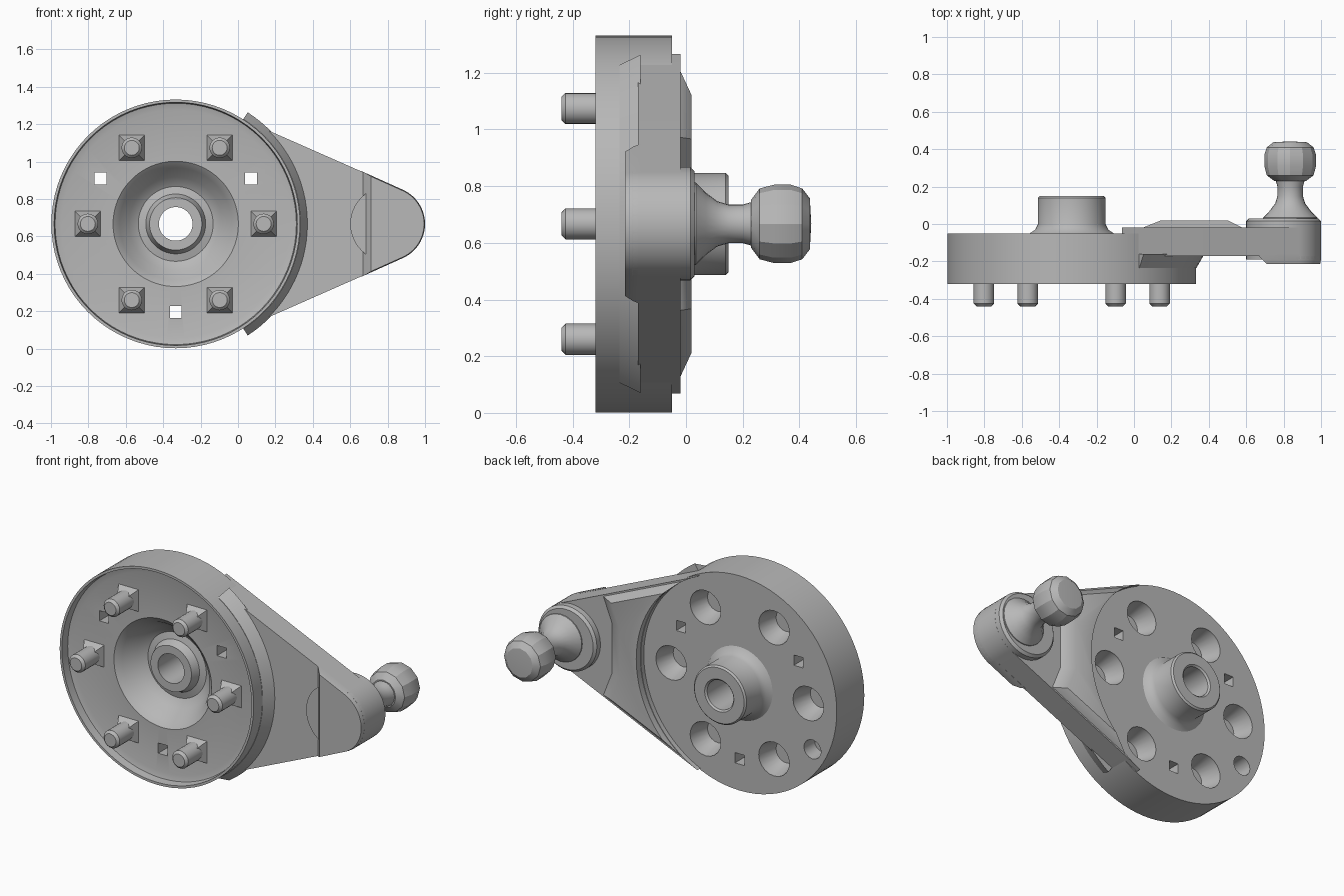
import bpy, bmesh
from math import sin, cos, acos, pi, radians
from mathutils import Vector

cube = bpy.data.objects.get("Cube")
if cube:
    bpy.data.objects.remove(cube)

grey = bpy.data.materials.new("plain grey")
grey.use_nodes = True
GREY = (0.48, 0.48, 0.48, 1)
grey.diffuse_color = GREY
grey.node_tree.nodes["Principled BSDF"].inputs["Base Color"].default_value = GREY

HUB_X, HUB_Z, HUB_R = -0.333, 0.667, 0.665
END_X, END_R = 0.8, 0.2
TANGENT = acos((HUB_R - END_R) / (END_X - HUB_X))


def finish(name, bm):
    bmesh.ops.remove_doubles(bm, verts=bm.verts, dist=0.0005)
    bmesh.ops.recalc_face_normals(bm, faces=bm.faces)
    mesh = bpy.data.meshes.new(name)
    bm.to_mesh(mesh)
    bm.free()
    mesh.materials.append(grey)
    obj = bpy.data.objects.new(name, mesh)
    bpy.context.collection.objects.link(obj)
    return obj


def smooth(obj, angle=32):
    bpy.ops.object.select_all(action='DESELECT')
    obj.select_set(True)
    bpy.context.view_layer.objects.active = obj
    bpy.ops.object.shade_smooth_by_angle(angle=radians(angle))


def lathe(name, x, z, profile, steps=32, closed=False, turn=0.0):
    """Turn a (radius, y) profile around an axis parallel to y."""
    bm = bmesh.new()
    vs = [bm.verts.new((x + r * cos(turn), y, z + r * sin(turn))) for r, y in profile]
    es = [bm.edges.new(p) for p in zip(vs, vs[1:])]
    if closed:
        es.append(bm.edges.new((vs[-1], vs[0])))
    bmesh.ops.spin(bm, geom=vs + es, cent=(x, 0, z), axis=(0, 1, 0),
                   angle=2 * pi, steps=steps)
    return finish(name, bm)


def loft(name, layers):
    """Join equal-length (x, z) outlines, each at its own y."""
    bm = bmesh.new()
    rings = [[bm.verts.new((x, y, z)) for x, z in pts] for y, pts in layers]
    for a, b in zip(rings, rings[1:]):
        n = len(a)
        for i in range(n):
            bm.faces.new((a[i], a[(i + 1) % n], b[(i + 1) % n], b[i]))
    bm.faces.new(rings[0])
    bm.faces.new(rings[-1])
    return finish(name, bm)


def arc(cx, r, a0, a1, n=32):
    return [(cx + r * cos(a0 + (a1 - a0) * i / n),
             HUB_Z + r * sin(a0 + (a1 - a0) * i / n)) for i in range(n + 1)]


def half_width(x, inset=0.0):
    return (HUB_R - inset - cos(TANGENT) * (x - HUB_X)) / sin(TANGENT)


def cut(obj, cutters):
    for c in cutters:
        mod = obj.modifiers.new("cut", 'BOOLEAN')
        mod.operation, mod.solver, mod.object = 'DIFFERENCE', 'EXACT', c
    bpy.context.view_layer.update()
    deps = bpy.context.evaluated_depsgraph_get()
    mesh = bpy.data.meshes.new_from_object(obj.evaluated_get(deps))
    obj.modifiers.clear()
    obj.data = mesh
    for c in cutters:
        bpy.data.objects.remove(c)


# Hub: dished disc with a bored boss, open at the front
hub = lathe("hub_disc", HUB_X, HUB_Z, [
    (0.09, -0.18), (0.14, -0.18), (0.16, -0.13), (0.2, -0.12), (0.25, -0.15),
    (0.3, -0.23), (0.335, -0.26), (0.61, -0.26), (0.645, -0.27), (0.65, -0.32),
    (HUB_R, -0.32), (HUB_R, -0.05), (0.225, -0.05), (0.195, -0.03), (0.18, 0.0),
    (0.18, 0.14), (0.17, 0.15), (0.1, 0.15), (0.09, 0.14)], 80, closed=True)

# Pockets in the back and slots right through
cutters = []
for i in range(6):
    a = i * pi / 3
    cutters.append(lathe("pocket_cutter", HUB_X + 0.47 * cos(a), HUB_Z + 0.47 * sin(a),
                         [(0, 0.1), (0.105, 0.1), (0.105, -0.06), (0.07, -0.17), (0, -0.17)], 20))
a = radians(209)
cutters.append(lathe("pocket_cutter", HUB_X + 0.57 * cos(a), HUB_Z + 0.57 * sin(a),
                     [(0, 0.1), (0.065, 0.1), (0.055, -0.15), (0, -0.15)], 16))
for deg in (31, 149, 270):
    a = radians(deg)
    cutters.append(lathe("slot_cutter", HUB_X + 0.47 * cos(a), HUB_Z + 0.47 * sin(a),
                         [(0, 0.1), (0.045, 0.1), (0.045, -0.4), (0, -0.4)], 4, turn=pi / 4))
cut(hub, cutters)
smooth(hub)

# Six drive pins with flared feet
for i in range(6):
    a = i * pi / 3
    x, z = HUB_X + 0.47 * cos(a), HUB_Z + 0.47 * sin(a)
    smooth(lathe("pin", x, z, [(0, -0.44), (0.04, -0.44), (0.055, -0.425),
                               (0.055, -0.25), (0, -0.25)], 20))
    lathe("pin_foot", x, z, [(0, -0.32), (0.05, -0.32), (0.1, -0.255), (0, -0.255)],
          4, turn=pi / 4)

# Tapered arm, wrapped round the disc edge
arm_outline = (arc(HUB_X, 0.657, -TANGENT, TANGENT, 48)
               + arc(END_X, END_R, TANGENT, -TANGENT, 24))
smooth(loft("arm", [(-0.17, arm_outline), (-0.02, arm_outline)]))


# Raised back face of the arm, with sloping sides
def plateau(inset, x_end):
    a = TANGENT - acos(1 - inset / HUB_R)
    w = half_width(x_end, inset)
    bow = 0.06
    return arc(HUB_X, 0.66, -a, a, 40) + [
        (x_end, HUB_Z + w), (x_end - bow, HUB_Z + w * 0.5),
        (x_end - bow, HUB_Z - w * 0.5), (x_end, HUB_Z - w)]


smooth(loft("arm_back_plateau", [(-0.045, plateau(0.003, 0.6)), (-0.02, plateau(0.012, 0.58)),
                                 (0.02, plateau(0.05, 0.5))]))


# Thickened front pad at the arm end
def pad(x_start, r):
    w = half_width(x_start, END_R - r)
    return ([(x_start, HUB_Z - w), (x_start, HUB_Z + w)]
            + arc(END_X, r, TANGENT, -TANGENT, 24))


smooth(loft("arm_end_pad", [(-0.16, pad(0.66, END_R)), (-0.185, pad(0.68, END_R)),
                            (-0.215, pad(0.71, END_R - 0.005))]))


# Fillet between the disc rim and the arm front
def crescent(r):
    span = TANGENT - 0.15
    return arc(HUB_X, 0.655, -span, span, 32) + arc(HUB_X, r, span, -span, 32)


smooth(loft("rim_fillet", [(-0.16, crescent(0.71)), (-0.235, crescent(0.667))]))

# Round collar behind the arm end
smooth(lathe("arm_end_collar", END_X, HUB_Z, [(0, -0.19), (END_R, -0.19), (END_R, 0.015),
                                              (0.185, 0.03), (0, 0.03)], 40))

# Ball stud: flared neck and a blunt faceted ball
smooth(lathe("stud_neck", 0.835, HUB_Z, [
    (0, 0), (0.15, 0.0), (0.145, 0.035), (0.11, 0.07), (0.08, 0.11), (0.068, 0.15),
    (0.068, 0.2), (0.085, 0.26), (0, 0.26)], 24))
smooth(lathe("stud_ball", 0.835, HUB_Z, [
    (0, 0.23), (0.085, 0.23), (0.125, 0.26), (0.138, 0.31), (0.138, 0.37),
    (0.125, 0.41), (0.09, 0.437), (0, 0.442)], 12), 25)
